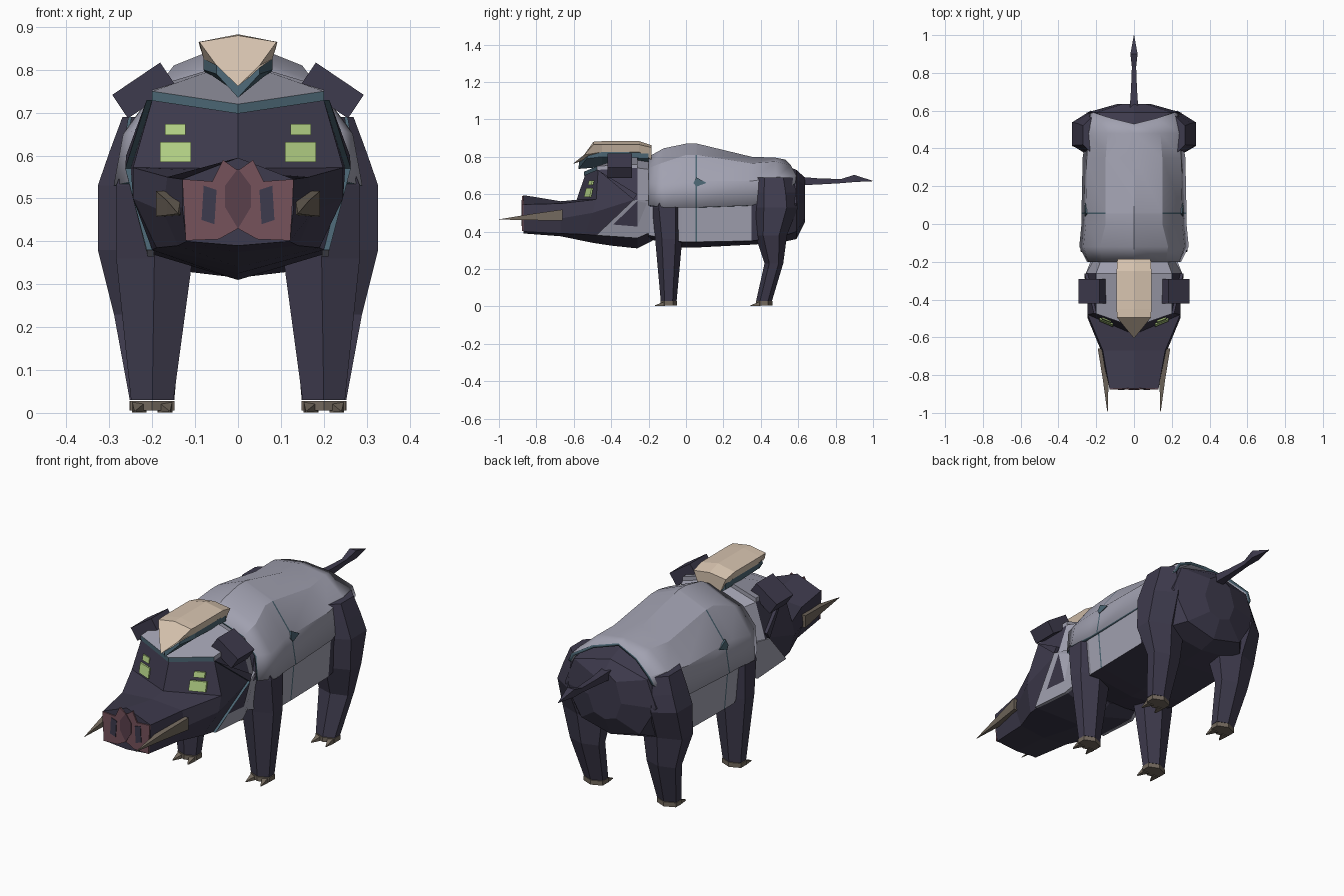
import bpy
import bmesh
import math
from mathutils import Vector

start_cube = bpy.data.objects.get("Cube")
if start_cube:
    bpy.data.objects.remove(start_cube, do_unlink=True)


def material(name, *rgb):
    mat = bpy.data.materials.new(name)
    mat.use_nodes = True
    colour = (*rgb, 1)
    mat.diffuse_color = colour
    mat.node_tree.nodes["Principled BSDF"].inputs["Base Color"].default_value = colour
    return mat


hide = material("dark_hide", .048, .043, .074)
steel = material("grey_armour", .36, .36, .44)
teal = material("teal_trim", .07, .13, .17)
tan = material("tan_crest", .68, .55, .43)
horn = material("brown_horn", .17, .14, .11)
pink = material("nose_pink", .18, .085, .105)
plum = material("nose_plum", .1, .05, .07)
green = material("eye_green", .46, .65, .24)


def ring(y, *pairs):
    """Half cross-section standing at one y."""
    return [(x, y, z) for x, z in pairs]


def mirrored(half, closed=True):
    """Complete a half section running from one centre point to the other."""
    inner = half[1:-1] if closed else half[:-1]
    return half + [(-x, y, z) for x, y, z in reversed(inner)]


def sided(s, points):
    return [(s * x, y, z) for x, y, z in points]


def skin(name, rings, mats, rule=None, closed=True, cap=True):
    """Bridge equal rings; rule(section, segment) picks the material."""
    mesh = bpy.data.meshes.new(name)
    bm = bmesh.new()
    rows = [[bm.verts.new(p) for p in r] for r in rings]
    count = len(rows[0])
    last = count if closed else count - 1
    for i, (a, b) in enumerate(zip(rows, rows[1:])):
        for j in range(last):
            k = (j + 1) % count
            face = bm.faces.new((a[j], a[k], b[k], b[j]))
            if rule:
                face.material_index = rule(i, min(j, last - 1 - j))
    if cap:
        bm.faces.new(rows[0])
        bm.faces.new(rows[-1])
    bmesh.ops.recalc_face_normals(bm, faces=bm.faces)
    bm.to_mesh(mesh)
    bm.free()
    for mat in mats:
        mesh.materials.append(mat)
    obj = bpy.data.objects.new(name, mesh)
    bpy.context.collection.objects.link(obj)
    return obj


def plate(name, points, mats, push=(0, .008, 0), rule=None):
    """Flat slab with the outline given."""
    back = [tuple(Vector(p) + Vector(push)) for p in points]
    return skin(name, [points, back], mats, rule)


def oval(centre, rx, ry, sides=6, axis="z"):
    """Polygon ring lying across the z or y axis."""
    out = []
    for i in range(sides):
        a = math.tau * (i + .5) / sides
        u, v = rx * math.cos(a), ry * math.sin(a)
        out.append(tuple(Vector(centre) + Vector((u, v, 0) if axis == "z" else (u, 0, v))))
    return out


# Body: dark hide with grey flanks and a narrow teal seam
chest = ((0, .315), (.25, .345), (.268, .54), (.17, .74), (0, .84))
body = [
    ring(-.2, (0, .36), (.19, .38), (.22, .53), (.16, .71), (0, .77)),
    ring(-.02, *chest), ring(.052, *chest), ring(.06, *chest),
    ring(.35, (0, .33), (.25, .35), (.264, .54), (.17, .71), (0, .77)),
    ring(.5, (0, .34), (.24, .37), (.27, .55), (.2, .7), (0, .765)),
    ring(.59, (0, .36), (.16, .4), (.25, .55), (.2, .68), (0, .73)),
    ring(.635, (0, .45), (.06, .47), (.09, .55), (.06, .65), (0, .69)),
]


def body_rule(section, segment):
    if segment == 1 and section < 4:
        return 2 if section == 2 else 1
    return 0


skin("body", [mirrored(r) for r in body], [hide, steel, teal], body_rule)

# Back armour: open shell with teal rim
arch = ((.278, .53), (.255, .67), (.15, .81), (0, .87))
shell = [
    ring(-.2, (.25, .54), (.24, .66), (.17, .74), (0, .8)),
    ring(-.12, (.29, .53), (.268, .65), (.18, .77), (0, .845)),
    ring(0, *arch), ring(.052, *arch), ring(.06, *arch),
    ring(.35, (.272, .54), (.25, .67), (.15, .765), (0, .8)),
    ring(.48, (.25, .58), (.24, .69), (.14, .775), (0, .795)),
    [(.235, .585, .66), (.215, .59, .7), (.12, .56, .755), (0, .53, .785)],
]
armour = skin("back_armour", [mirrored(r, False) for r in shell], [steel, teal],
              lambda i, j: int(i == 3 and j < 2), closed=False, cap=False)
solid = armour.modifiers.new("thickness", "SOLIDIFY")
solid.thickness = .015
solid.offset = -1
solid.material_offset_rim = 1
bpy.context.view_layer.objects.active = armour
armour.select_set(True)
bpy.ops.object.shade_smooth_by_angle(angle=math.radians(28))
armour.select_set(False)

# Head: snout, brow, cheeks and grey collar
head = [
    ring(-.87, (0, .39), (.12, .4), (.13, .48), (.13, .545), (0, .595)),
    ring(-.67, (0, .375), (.14, .39), (.175, .47), (.165, .55), (0, .562)),
    [(0, -.5, .34), (.19, -.54, .385), (.245, -.5, .5), (.245, -.48, .572), (0, -.585, .57)],
    [(0, -.4, .325), (.2, -.48, .38), (.25, -.28, .57), (.2, -.47, .73), (0, -.54, .7)],
    ring(-.26, (0, .31), (.2, .37), (.252, .57), (.2, .74), (0, .8)),
    ring(-.18, (0, .35), (.18, .4), (.21, .56), (.17, .73), (0, .78)),
]
skin("head", [mirrored(r) for r in head], [hide, steel],
     lambda section, segment: int(section == 4 and segment > 0))

# Helmet top with teal front edge
helmet = [(0, -.545, .698), (.2, -.475, .728), (.2, -.26, .738), (0, -.26, .798)]
plate("helmet_top", mirrored(helmet), [steel, teal], (0, 0, .022),
      lambda section, segment: int(segment == 0))

# Crest and its teal base
base = [
    [(0, -.575, .735), (.05, -.53, .79), (.05, -.52, .815), (0, -.57, .79)],
    ring(-.45, (0, .745), (.08, .8), (.08, .83), (0, .84)),
    ring(-.2, (0, .75), (.075, .79), (.075, .82), (0, .83)),
]
skin("crest_base", [mirrored(r) for r in base], [teal])
crest = [
    [(0, -.605, .762), (.05, -.545, .81), (.09, -.495, .865), (0, -.495, .88)],
    ring(-.45, (0, .81), (.08, .825), (.092, .865), (0, .883)),
    ring(-.25, (0, .81), (.08, .825), (.092, .865), (0, .883)),
    ring(-.185, (0, .77), (.06, .785), (.088, .85), (0, .862)),
]
skin("crest", [mirrored(r) for r in crest], [tan])

# Nose disc and its centre
disc = ring(-.876, (0, .43), (.045, .405), (.122, .402), (.13, .545),
            (.06, .54), (.035, .59), (0, .565))
plate("nose_disc", mirrored(disc), [pink])
plate("nose_centre", mirrored(ring(-.879, (0, .43), (.03, .48), (.03, .53), (0, .57))), [plum])

# Tail with a pointed tuft
tail = [(.6, .67, .033), (.72, .668, .022), (.83, .67, .016), (.9, .684, .027), (1, .67, .001)]
skin("tail", [oval((0, y, z), r, r, 4, "y") for y, z, r in tail], [hide])


def brow_y(x, z):
    return -.597 + .43 * x + (z - .57) * (.31 - .5 * x)


# Legs as z, inner x, outer x, front y, back y
front_leg = [(.62, .17, .25, -.17, -.03), (.53, .12, .285, -.19, -.01),
             (.36, .105, .285, -.165, -.02), (.03, .15, .25, -.135, -.05)]
hind_leg = [(.69, .17, .27, .37, .57), (.61, .15, .3, .36, .59), (.53, .13, .328, .355, .6),
            (.38, .11, .328, .37, .54), (.23, .13, .29, .42, .52), (.03, .148, .253, .375, .46)]

for side, s in (("left", 1), ("right", -1)):
    for kind, spec in (("front", front_leg), ("hind", hind_leg)):
        rings = [oval((s * (a + b) / 2, (c + d) / 2, z), (b - a) / 1.75, (d - c) / 2, 6)
                 for z, a, b, c, d in spec]
        skin(f"{side}_{kind}_leg", rings, [hide])
        # Hoof with two forward toes
        z, a, b, c, d = spec[-1]
        x, y = s * (a + b) / 2, (c + d) / 2
        skin(f"{side}_{kind}_hoof", [oval((x, y, h), .06, .044, 6) for h in (.028, .006)],
             [horn])
        for toe in (-1, 1):
            tx = x + toe * .03
            skin(f"{side}_{kind}_toe", [oval((tx, y - .02, .014), .024, .018, 4, "y"),
                                        oval((tx + toe * .01, c - .03, .004), .003, .003, 4, "y")],
                 [horn])

    # Ear block
    bpy.ops.mesh.primitive_cube_add(size=1, location=(s * .219, -.355, .752),
                                    rotation=(0, s * math.radians(34), 0))
    ear = bpy.context.object
    ear.name = side + "_ear"
    ear.scale = (.135, .13, .066)
    ear.data.materials.append(hide)
    ear.select_set(False)

    # Cheek guard and temple, each with a teal front edge
    guard = [(.175, -.18, .4), (.195, -.26, .365), (.197, -.48, .38), (.247, -.28, .57),
             (.207, -.18, .57)]
    plate(side + "_cheek_guard", sided(s, guard), [steel, teal], (s * .016, 0, 0),
          lambda section, segment: int(segment == 2))
    temple = [(.245, -.262, .6), (.247, -.28, .57), (.197, -.473, .73)]
    plate(side + "_temple", sided(s, temple), [hide, teal], (s * .016, 0, 0),
          lambda section, segment: int(segment == 1))

    # Tusk
    skin(side + "_tusk", [oval((s * .162, -.66, .488), .042, .042, 4, "y"),
                          oval((s * .15, -.82, .478), .022, .024, 4, "y"),
                          oval((s * .14, -1, .465), .001, .001, 4, "y")], [horn])

    # Paired eyes set on the brow
    for label, x0, x1, z0, z1 in (("lower", .11, .182, .585, .632), ("upper", .122, .17, .648, .674)):
        corners = [(x0, z0), (x1, z0), (x1, z1), (x0, z1)]
        plate(f"{side}_{label}_eye", [(s * x, brow_y(x, z), z) for x, z in corners], [green],
              (0, .009, 0))

    # Nostril and armour notch
    nostril = ring(-.879, (.05, .52), (.08, .53), (.085, .45), (.055, .44))
    plate(side + "_nostril", sided(s, nostril), [hide])
    notch = [(.261, .04, .66), (.256, .055, .69), (.26, .11, .66), (.264, .055, .64)]
    plate(side + "_armour_notch", sided(s, notch), [teal], (-s * .008, 0, 0))
